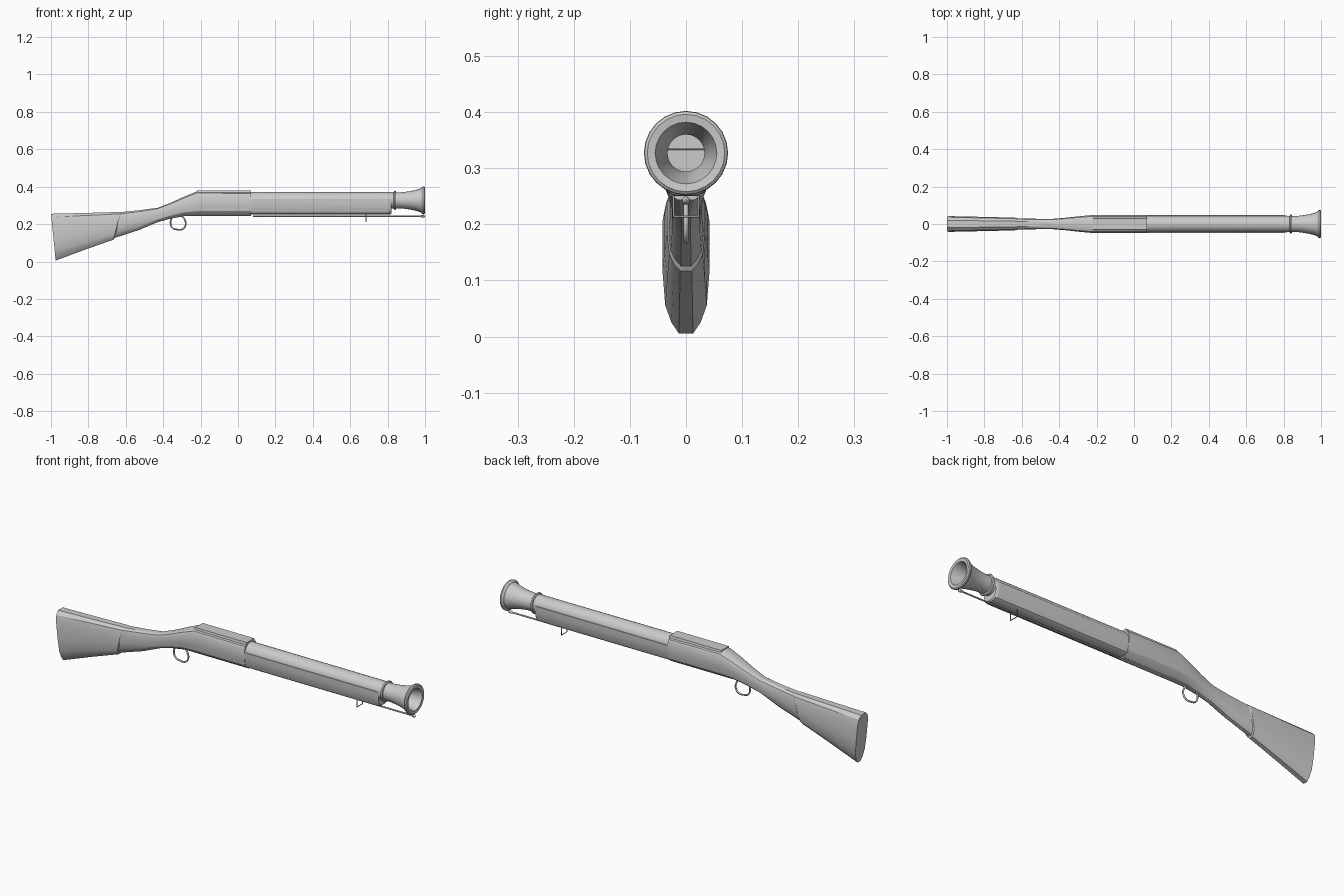
import bpy, bmesh, math
from mathutils import Vector

if "Cube" in bpy.data.objects:
    bpy.data.objects.remove(bpy.data.objects["Cube"])


def finish(name, bm, angle=35):
    bmesh.ops.recalc_face_normals(bm, faces=bm.faces)
    me = bpy.data.meshes.new(name)
    bm.to_mesh(me)
    bm.free()
    ob = bpy.data.objects.new(name, me)
    bpy.context.collection.objects.link(ob)
    bpy.ops.object.select_all(action='DESELECT')
    bpy.context.view_layer.objects.active = ob
    ob.select_set(True)
    bpy.ops.object.shade_smooth_by_angle(angle=math.radians(angle))
    return ob


def loft(name, sections, shape, angle=35):
    """Sections: (x at top, lean of bottom edge, z bottom, z top, half width)."""
    loop = shape + [(-w, h) for w, h in reversed(shape)]
    bm = bmesh.new()
    rings = [[bm.verts.new((x + lean * (1 - h), w * hw, zb + h * (zt - zb)))
              for w, h in loop] for x, lean, zb, zt, hw in sections]
    n = len(loop)
    for a, b in zip(rings, rings[1:]):
        for i in range(n):
            j = (i + 1) % n
            bm.faces.new((a[i], a[j], b[j], b[i]))
    bm.faces.new(rings[0])
    bm.faces.new(rings[-1])
    return finish(name, bm, angle)


def lathe(name, profile, z, sides=24):
    """Revolve (x, radius) points about a lengthwise axis at height z."""
    bm = bmesh.new()
    rings = []
    for x, r in profile:
        rings.append([bm.verts.new((x, r * math.cos(2 * math.pi * i / sides),
                                    z + r * math.sin(2 * math.pi * i / sides)))
                      for i in range(sides)])
    for a, b in zip(rings, rings[1:]):
        for i in range(sides):
            j = (i + 1) % sides
            bm.faces.new((a[i], a[j], b[j], b[i]))
    bm.faces.new(rings[0])
    bm.faces.new(rings[-1])
    return finish(name, bm)


def wire(name, points, radius, smooth=True):
    cu = bpy.data.curves.new(name, 'CURVE')
    cu.dimensions = '3D'
    cu.bevel_depth = radius
    cu.bevel_resolution = 2
    cu.resolution_u = 6
    cu.use_fill_caps = True
    if smooth:
        sp = cu.splines.new('BEZIER')
        sp.bezier_points.add(len(points) - 1)
        for bp, p in zip(sp.bezier_points, points):
            bp.co = p
            bp.handle_left_type = bp.handle_right_type = 'AUTO'
    else:
        sp = cu.splines.new('POLY')
        sp.points.add(len(points) - 1)
        for sp_pt, p in zip(sp.points, points):
            sp_pt.co = (*p, 1)
        sp.use_cyclic_u = True
    ob = bpy.data.objects.new(name, cu)
    bpy.context.collection.objects.link(ob)
    return ob


# Cross-section outlines: (fraction of half width, fraction of height)
stock_shape = [(0.3, 0), (0.62, 0.08), (0.88, 0.2), (1, 0.45),
               (1, 0.8), (0.85, 0.93), (0.45, 1)]
fore_shape = [(0.45, 0), (0.75, 0.1), (0.92, 0.35), (1, 0.7), (1, 1)]
breech_shape = [(1, 0), (1, 0.75), (0.9, 1)]

# Shoulder stock, stepping down to the wrist and swelling into the lock area
loft("stock", [
    (-1.0, 0.025, 0.005, 0.255, 0.042),
    (-0.80, -0.01, 0.066, 0.26, 0.038),
    (-0.63, -0.035, 0.117, 0.265, 0.034),
    (-0.625, -0.035, 0.126, 0.264, 0.031),
    (-0.52, -0.01, 0.168, 0.275, 0.028),
    (-0.43, 0.0, 0.21, 0.287, 0.028),
    (-0.36, 0.0, 0.229, 0.314, 0.034),
    (-0.29, 0.0, 0.242, 0.346, 0.042),
    (-0.22, 0.0, 0.243, 0.375, 0.048),
    (0.07, 0.0, 0.243, 0.373, 0.048)], stock_shape, 25)

# Flat-topped breech block set into the stock
loft("breech", [(-0.22, 0, 0.33, 0.38, 0.033), (0.07, 0, 0.33, 0.38, 0.033)],
     breech_shape)

# Fore-end cradling the barrel
loft("fore_end", [
    (0.06, 0, 0.25, 0.335, 0.047),
    (0.80, 0, 0.25, 0.335, 0.047),
    (0.815, 0, 0.252, 0.334, 0.046),
    (0.82, 0, 0.258, 0.332, 0.043)], fore_shape)

# Barrel with ring, flared muzzle and hollow bore
lathe("barrel", [
    (0.0, 0.045), (0.832, 0.044), (0.834, 0.049), (0.839, 0.052),
    (0.844, 0.049), (0.846, 0.043), (0.87, 0.043), (0.90, 0.046),
    (0.93, 0.051), (0.96, 0.058), (0.98, 0.065), (0.984, 0.072),
    (0.99, 0.075), (0.996, 0.074), (1.0, 0.069), (0.998, 0.055),
    (0.98, 0.050), (0.94, 0.040), (0.90, 0.033), (0.70, 0.033)], 0.327)

# Ramrod with rounded tip
lathe("ramrod", [(0.08, 0.004), (0.975, 0.004), (0.98, 0.006),
                 (0.988, 0.0075), (0.996, 0.006), (1.0, 0.002)], 0.242, 10)

# Rectangular sling loop under the fore-end
wire("sling_loop", [(0.685, -0.022, 0.253), (0.685, -0.022, 0.214),
                    (0.685, 0.022, 0.214), (0.685, 0.022, 0.253)], 0.0025, False)

# Trigger guard
wire("trigger_guard", [(-0.355, 0, 0.235), (-0.361, 0, 0.205),
                       (-0.350, 0, 0.180), (-0.325, 0, 0.171),
                       (-0.295, 0, 0.174), (-0.280, 0, 0.195),
                       (-0.284, 0, 0.222), (-0.300, 0, 0.245)], 0.0042)
